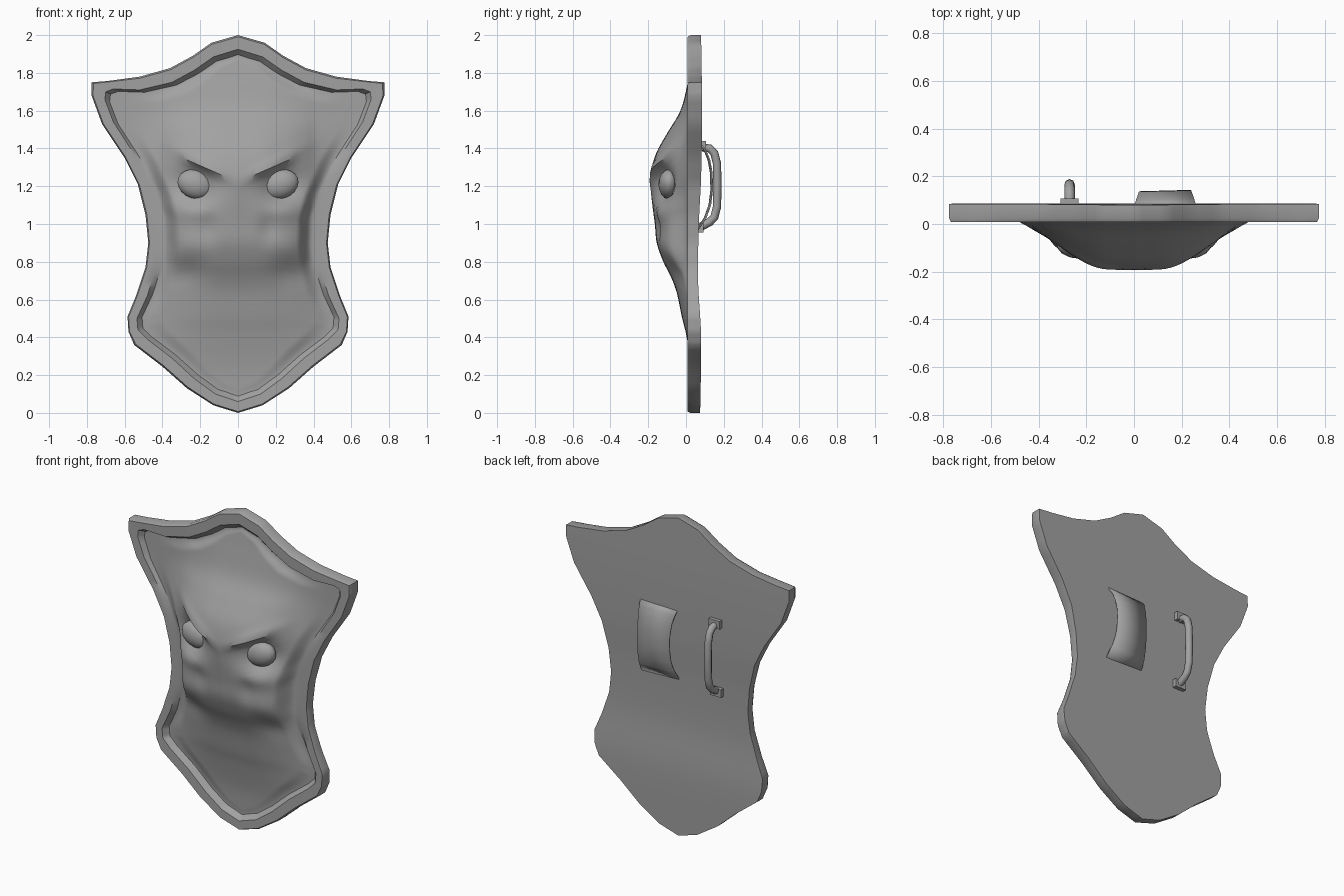
import bpy, bmesh, math
from mathutils import Vector

if "Cube" in bpy.data.objects:
    bpy.data.objects.remove(bpy.data.objects["Cube"], do_unlink=True)

grey = bpy.data.materials.new("plain grey")
grey.use_nodes = True
COLOUR = (0.36, 0.36, 0.36, 1)
grey.diffuse_color = COLOUR
grey.node_tree.nodes["Principled BSDF"].inputs["Base Color"].default_value = COLOUR


def curve_through(table, v):
    """Smooth interpolation through (position, value) pairs."""
    n = len(table)
    if v <= table[0][0]:
        return table[0][1]
    if v >= table[-1][0]:
        return table[-1][1]

    def slope(i):
        a, b = table[max(i - 1, 0)], table[min(i + 1, n - 1)]
        return (b[1] - a[1]) / (b[0] - a[0])
    i = max(k for k in range(n - 1) if table[k][0] <= v)
    (x0, y0), (x1, y1) = table[i], table[i + 1]
    h = x1 - x0
    t = (v - x0) / h
    return ((2*t**3 - 3*t**2 + 1) * y0 + (t**3 - 2*t**2 + t) * h * slope(i)
            + (3*t**2 - 2*t**3) * y1 + (t**3 - t**2) * h * slope(i + 1))


def smoothstep(t):
    t = min(max(t, 0), 1)
    return t * t * (3 - 2 * t)


def bump(x, z, cx, cz, rx, rz):
    return math.exp(-((x - cx) / rx) ** 2 - ((z - cz) / rz) ** 2)


def finish(ob, angle=35):
    ob.data.materials.append(grey)
    bpy.ops.object.select_all(action='DESELECT')
    ob.select_set(True)
    bpy.context.view_layer.objects.active = ob
    bpy.ops.object.shade_smooth_by_angle(angle=math.radians(angle))
    return ob


def grid_object(name, rows):
    """Mesh skinned over a list of equally long rows of points."""
    bm = bmesh.new()
    vs = [[bm.verts.new(p) for p in row] for row in rows]
    for a, b in zip(vs, vs[1:]):
        for j in range(len(a) - 1):
            bm.faces.new((a[j], b[j], b[j + 1], a[j + 1]))
    bmesh.ops.recalc_face_normals(bm, faces=bm.faces[:])
    me = bpy.data.meshes.new(name)
    bm.to_mesh(me)
    bm.free()
    ob = bpy.data.objects.new(name, me)
    bpy.context.collection.objects.link(ob)
    return ob


# Half outlines of the rim, from top point to bottom point (x, z)
OUTER = [(0, 2), (.14, 1.96), (.24, 1.89), (.36, 1.825), (.52, 1.78), (.69, 1.757),
         (.775, 1.75), (.775, 1.68), (.72, 1.53), (.60, 1.35), (.53, 1.21), (.49, 1.05),
         (.475, .90), (.49, .77), (.54, .62), (.585, .51), (.58, .43), (.55, .36),
         (.40, .245), (.27, .13), (.13, .04), (0, 0)]
INNER = [(0, 1.925), (.13, 1.885), (.23, 1.815), (.35, 1.75), (.52, 1.71), (.66, 1.715),
         (.70, 1.70), (.705, 1.66), (.66, 1.54), (.55, 1.37), (.46, 1.18), (.425, 1.05),
         (.42, .90), (.43, .78), (.48, .62), (.535, .50), (.53, .44), (.48, .39),
         (.35, .29), (.23, .18), (.12, .10), (0, .06)]

# Depth tables: back face, panel edge, centre line of the face, sideways falloff
BACK = [(0, .075), (.4, .08), (.7, .064), (1, .068), (1.25, .08), (1.6, .085), (2, .08)]
EDGE = [(0, .04), (.6, .04), (.85, .012), (1.2, .012), (1.4, .03), (1.6, .04), (2, .04)]
CENTRE = [(.1, .04), (.25, .03), (.42, 0), (.5, -.02), (.64, -.05), (.72, -.08), (.8, -.12),
          (.9, -.155), (1, -.165), (1.15, -.185), (1.25, -.19), (1.37, -.16), (1.48, -.1),
          (1.6, -.03), (1.75, .01), (1.9, .04)]
FALLOFF = [(0, 1), (.15, .95), (.27, .74), (.35, .5), (.42, .25), (.54, .05), (.7, 0)]


def face_depth(x, z, t):
    """Depth of the sculpted panel; t runs from its edge to the centre line."""
    e = curve_through(EDGE, z)
    k = smoothstep(t / .2)
    y = e + (curve_through(CENTRE, z) - e) * curve_through(FALLOFF, x) * k
    # slanting brow: full socket below the line, ridge just above it
    d = (z - 1.255) - .5 * (x - .12)
    below = 1 - smoothstep((d + .015) / .035)
    y += k * .085 * bump(x, z, .235, 1.21, .12, .10) * below
    y -= k * .014 * math.exp(-((d - .03) / .035) ** 2) * bump(x, z, .2, 1.33, .13, .3)
    # cheeks, muzzle block and the hollow beside it
    y -= k * .016 * bump(x, z, .24, 1.07, .09, .05)
    y -= k * .012 * bump(x, z, .26, .88, .09, .07)
    y += k * .014 * bump(x, z, .16, .98, .05, .08)
    y += k * .018 * bump(x, z, .30, .74, .12, .07)
    return y


def subdivided(points, n=4):
    out = []
    for a, b in zip(points, points[1:]):
        out += [Vector(a).lerp(Vector(b), k / n) for k in range(n)]
    return out + [Vector(points[-1])]


# Shield body: each row runs from back centre line, round the rim, to front centre line
outer, inner = subdivided(OUTER), subdivided(INNER)
length = [0]
for a, b in zip(inner, inner[1:]):
    length.append(length[-1] + (b - a).length)
rows = []
BACK_STEPS, FRONT_STEPS = 8, 32
for o, n, s in zip(outer, inner, length):
    axis = Vector((0, 1.75 - 1.5 * s / length[-1]))
    row = []
    for k in range(BACK_STEPS, -1, -1):
        p = o.lerp(axis, k / BACK_STEPS)
        row.append((p.x, curve_through(BACK, p.y), p.y))
    soft = o.lerp(n, .12)
    row += [(o.x, .024, o.y), (soft.x, .009, soft.y), (n.x, .010, n.y)]
    foot = n.lerp(axis, .028 / (axis - n).length)
    for k in range(FRONT_STEPS + 1):
        t = k / FRONT_STEPS
        p = foot.lerp(axis, t)
        row.append((p.x, face_depth(p.x, p.y, t), p.y))
    rows.append(row)
shield = finish(grid_object("shield_body", rows), 38)
mirror = shield.modifiers.new("mirror", 'MIRROR')
mirror.merge_threshold = .0005
shield.modifiers.move(len(shield.modifiers) - 1, 0)

# Slanted eyes
for side, name in ((1, "left_eye"), (-1, "right_eye")):
    bpy.ops.mesh.primitive_uv_sphere_add(segments=14, ring_count=10, radius=1,
                                         location=(side * .225, -.09, 1.21))
    eye = bpy.context.object
    eye.name = name
    eye.scale = (.1, .056, .076)
    eye.rotation_euler = (0, -side * math.radians(20), 0)
    finish(eye, 60)

# Arched arm strap on the back
ARCH = [(.075, 1.43), (.105, 1.39), (.125, 1.34), (.138, 1.27), (.140, 1.18),
        (.130, 1.10), (.105, 1.03), (.065, .97)]
strap_rows = []
for y, z in ARCH:
    inset = .35 * max(y - .08, 0)
    strap_rows.append([(inset, y - .003, z), (.13, y, z), (.26 - inset, y + .003, z)])
strap = finish(grid_object("arm_strap", strap_rows))
strap.modifiers.new("thickness", 'SOLIDIFY').thickness = .008

# Rounded grip
GRIP = [(.088, 1.405), (.125, 1.40), (.150, 1.375), (.164, 1.32), (.166, 1.2),
        (.164, 1.09), (.150, 1.035), (.125, 1.01), (.078, .985)]
cu = bpy.data.curves.new("grip", 'CURVE')
cu.dimensions = '3D'
cu.bevel_depth = .022
cu.bevel_resolution = 2
cu.use_fill_caps = True
spline = cu.splines.new('POLY')
spline.points.add(len(GRIP) - 1)
for point, (y, z) in zip(spline.points, GRIP):
    point.co = (-.27, y, z, 1)
spline.use_smooth = True
cu.materials.append(grey)
bpy.context.collection.objects.link(bpy.data.objects.new("grip", cu))

# Mounting brackets at both ends of the grip
for name, y, z in (("upper_bracket", .092, 1.415), ("lower_bracket", .078, .98)):
    bpy.ops.mesh.primitive_cube_add(size=1, location=(-.27, y, z))
    bracket = bpy.context.object
    bracket.name = name
    bracket.scale = (.075, .03, .05)
    finish(bracket)
